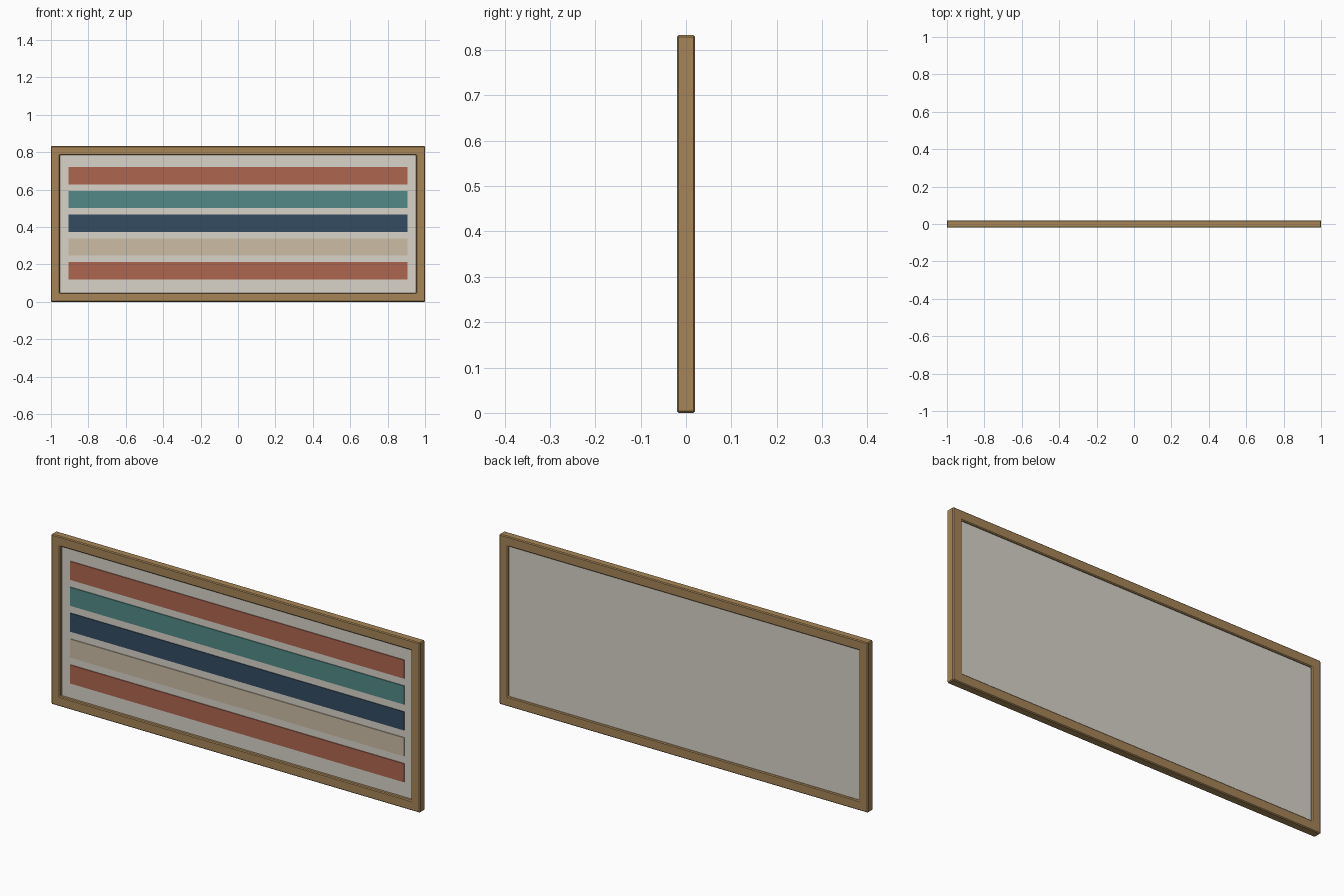
import bpy
import bmesh

if "Cube" in bpy.data.objects:
    bpy.data.objects.remove(bpy.data.objects["Cube"], do_unlink=True)

HEIGHT = 0.833
DEPTH = 0.02       # half depth of the frame
BORDER = 0.048     # width of the frame members
MID = HEIGHT / 2


def material(name, rgb):
    """Flat material from 0-255 display values, converted to linear."""
    linear = [((c / 255 + 0.055) / 1.055) ** 2.4 for c in rgb]
    mat = bpy.data.materials.new(name)
    mat.use_nodes = True
    mat.diffuse_color = (*linear, 1)
    bsdf = mat.node_tree.nodes["Principled BSDF"]
    bsdf.inputs["Base Color"].default_value = (*linear, 1)
    bsdf.inputs["Roughness"].default_value = 0.8
    return mat


wood = material("oak wood", (166, 133, 87))
canvas = material("off white canvas", (216, 211, 202))
rust = material("rust red", (175, 102, 79))
teal = material("teal", (82, 138, 135))
navy = material("navy blue", (51, 76, 98))
sand = material("sand beige", (204, 189, 165))


def add_object(name, bm, mat):
    bmesh.ops.recalc_face_normals(bm, faces=bm.faces[:])
    mesh = bpy.data.meshes.new(name)
    bm.to_mesh(mesh)
    bm.free()
    mesh.materials.append(mat)
    obj = bpy.data.objects.new(name, mesh)
    bpy.context.collection.objects.link(obj)
    return obj


def slab(name, half_width, z0, z1, y0, y1, mat):
    bm = bmesh.new()
    bmesh.ops.create_cube(bm, size=1)
    for v in bm.verts:
        v.co.x *= 2 * half_width
        v.co.y = y0 if v.co.y < 0 else y1
        v.co.z = z0 if v.co.z < 0 else z1
    return add_object(name, bm, mat)


# Frame: one rectangular ring with softly chamfered edges
def rectangle(bm, inset, y):
    x = 1 - inset
    corners = [(-x, inset), (x, inset), (x, HEIGHT - inset), (-x, HEIGHT - inset)]
    return [bm.verts.new((cx, y, cz)) for cx, cz in corners]


bm = bmesh.new()
loops = [rectangle(bm, 0, -DEPTH), rectangle(bm, 0, DEPTH),
         rectangle(bm, BORDER, DEPTH), rectangle(bm, BORDER, -DEPTH)]
for i, loop in enumerate(loops):
    following = loops[(i + 1) % 4]
    for k in range(4):
        n = (k + 1) % 4
        bm.faces.new((loop[k], loop[n], following[n], following[k]))
frame = add_object("frame", bm, wood)
bevel = frame.modifiers.new("chamfer", "BEVEL")
bevel.width = 0.004
bevel.segments = 1
bevel.limit_method = "ANGLE"

# Recessed panel, let slightly into the frame
slab("backing_panel", 1 - BORDER + 0.005, BORDER - 0.005, HEIGHT - BORDER + 0.005,
     -0.004, 0.012, canvas)

# Five raised colour bands, from top to bottom
bands = [("top_rust", rust), ("teal", teal), ("navy", navy),
         ("sand", sand), ("bottom_rust", rust)]
for i, (name, mat) in enumerate(bands):
    z = MID + 0.004 + (2 - i) * 0.127
    slab(name + "_band", 0.905, z - 0.0455, z + 0.0455, -0.008, -0.003, mat)
